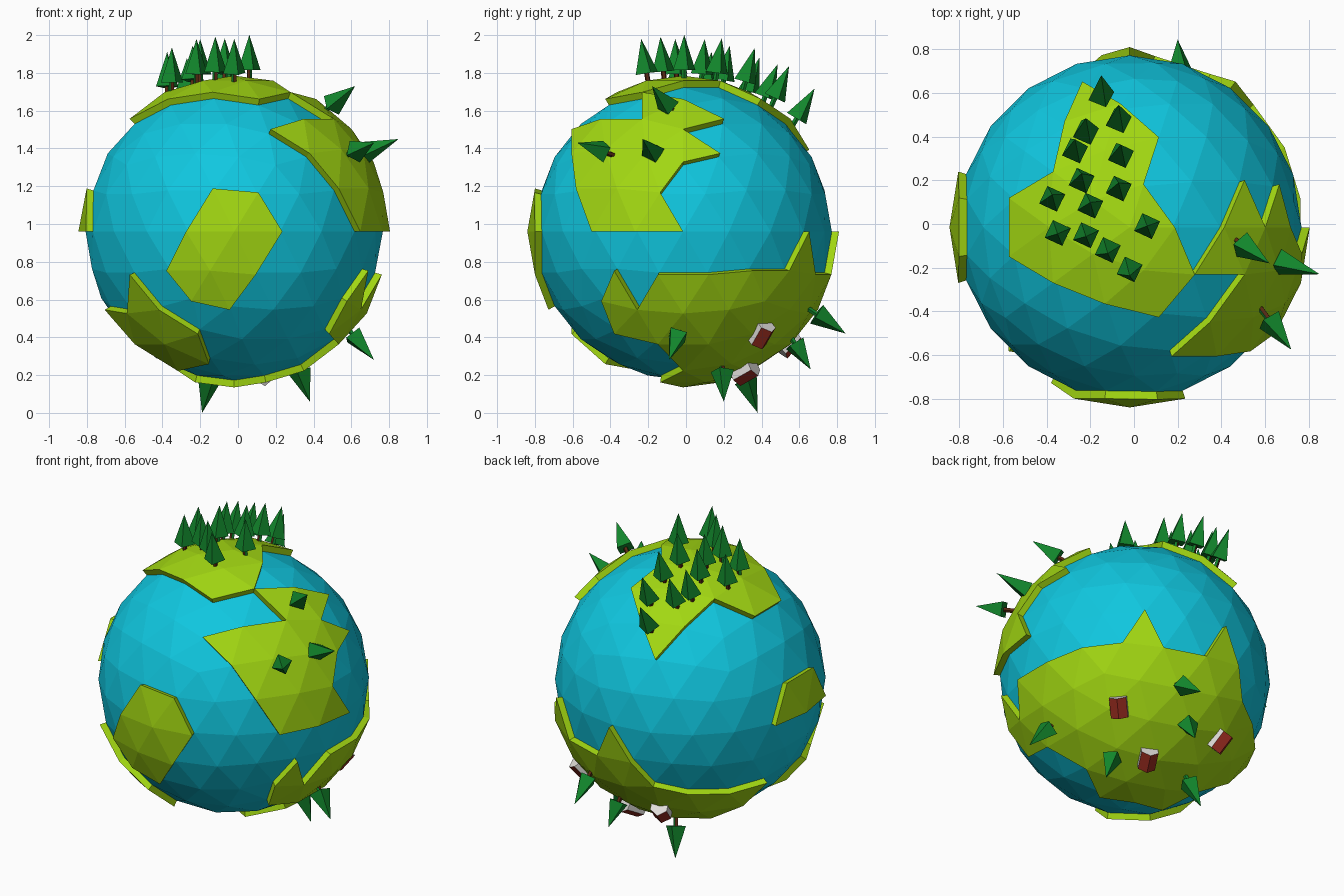
import bpy, bmesh, math
from mathutils import Vector, Matrix

if "Cube" in bpy.data.objects:
    bpy.data.objects.remove(bpy.data.objects["Cube"])

CENTER = Vector((-0.02, -0.015, 0.96))
SEA_R, LAND_R = 0.787, 0.825


def material(name, rgb):
    m = bpy.data.materials.new(name)
    m.diffuse_color = (*rgb, 1)
    m.use_nodes = True
    m.node_tree.nodes["Principled BSDF"].inputs["Base Color"].default_value = m.diffuse_color
    return m


WATER = material("water_blue", (0.005, 0.57, 0.74))
GRASS = material("grass_lime", (0.36, 0.68, 0.006))
LEAF = material("leaf_green", (0.006, 0.24, 0.025))
BARK = material("bark_brown", (0.10, 0.022, 0.006))
ROOF = material("roof_red", (0.32, 0.025, 0.014))
WALL = material("wall_white", (0.75, 0.73, 0.70))


def finish(bm, name, *mats):
    me = bpy.data.meshes.new(name)
    bmesh.ops.recalc_face_normals(bm, faces=bm.faces)
    bm.to_mesh(me)
    bm.free()
    for m in mats:
        me.materials.append(m)
    ob = bpy.data.objects.new(name, me)
    bpy.context.collection.objects.link(ob)
    return ob


def inside(p, poly):
    """Even-odd test of a 2D point in an outline."""
    hit = False
    for (x1, y1), (x2, y2) in zip(poly, poly[1:] + poly[:1]):
        if (y1 > p[1]) != (y2 > p[1]) and p[0] < x1 + (p[1] - y1) * (x2 - x1) / (y2 - y1):
            hit = not hit
    return hit


# Ocean globe
bm = bmesh.new()
bmesh.ops.create_icosphere(bm, subdivisions=3, radius=SEA_R)
bmesh.ops.translate(bm, vec=CENTER, verts=bm.verts)
finish(bm, "ocean", WATER)


# Land: globe facets inside an outline seen along one axis, raised radially
def land(name, axis, sign, outline):
    a, b = [i for i in range(3) if i != axis]
    bm = bmesh.new()
    bmesh.ops.create_icosphere(bm, subdivisions=3, radius=0.77)
    drop = []
    for f in bm.faces:
        c = f.calc_center_median().normalized() * LAND_R
        if c[axis] * sign < 0 or not inside((c[a], c[b]), outline):
            drop.append(f)
    bmesh.ops.delete(bm, geom=drop, context='FACES')
    top = bmesh.ops.extrude_face_region(bm, geom=bm.faces[:])
    for v in top["geom"]:
        if isinstance(v, bmesh.types.BMVert):
            v.co = v.co.normalized() * LAND_R
    bmesh.ops.translate(bm, vec=CENTER, verts=bm.verts)
    finish(bm, name, GRASS)


land("north_land", 2, 1, [
    (0.30, -0.21), (0.20, 0), (0.07, 0.214), (0.134, 0.413), (-0.04, 0.57), (-0.217, 0.667),
    (-0.30, 0.485), (-0.35, 0.255), (-0.545, 0.126), (-0.545, -0.126), (-0.35, -0.255),
    (-0.114, -0.35), (0.134, -0.413)])
land("east_land", 0, 1, [
    (-0.60, 0.55), (-0.40, 0.60), (-0.22, 0.60), (-0.21, 0.74), (0, 0.70), (0.205, 0.60),
    (0, 0.54), (0.185, 0.43), (0, 0.35), (-0.135, 0.21), (0, 0), (-0.485, 0),
    (-0.60, 0.21), (-0.635, 0.38)])
land("front_island", 1, -1, [
    (-0.124, 0.22), (0.124, 0.22), (0.255, 0), (-0.03, -0.40), (-0.22, -0.37), (-0.36, -0.20)])
land("west_island", 0, -1, [(-0.255, 0), (0.255, 0), (0.125, 0.22), (-0.125, 0.22)])
land("south_west_land", 2, -1, [
    (-0.545, -0.126), (-0.678, -0.215), (-0.567, -0.412), (-0.56, -0.58), (-0.413, -0.579),
    (-0.188, -0.579), (-0.134, -0.412), (-0.298, -0.217)])
land("south_land", 2, -1, [
    (0, 0.83), (0.485, 0.667), (0.56, 0.56), (0.708, 0.36), (0.785, 0.124), (0.785, -0.124),
    (0.675, -0.225), (0.708, -0.36), (0.597, -0.434), (0.493, -0.358), (0.545, -0.126),
    (0.369, 0), (0.182, -0.132), (0, 0), (-0.225, 0), (-0.298, 0.217), (-0.545, 0.126),
    (-0.678, 0.215), (-0.567, 0.412), (-0.413, 0.579), (-0.228, 0.702), (-0.124, 0.785)])


# Trees: thin trunk and four-sided crown
def tree(name, foot, direction, height=0.235, spin=0.35):
    d = direction.normalized()
    rot = d.to_track_quat('Z', 'Y').to_matrix().to_4x4()
    base = Matrix.Translation(foot) @ rot @ Matrix.Rotation(spin, 4, 'Z')
    bm = bmesh.new()
    bmesh.ops.create_cone(bm, cap_ends=True, segments=5, radius1=0.014, radius2=0.014,
                          depth=0.09, matrix=base @ Matrix.Translation((0, 0, 0.025)))
    for f in bm.faces:
        f.material_index = 1
    n = len(bm.faces)
    crown = height - 0.05
    bmesh.ops.create_cone(bm, cap_ends=True, segments=4, radius1=0.063, radius2=0,
                          depth=crown, matrix=base @ Matrix.Translation((0, 0, 0.05 + crown / 2)))
    bm.faces.ensure_lookup_table()
    for f in bm.faces[n:]:
        f.material_index = 0
    finish(bm, name, LEAF, BARK)


# Forest on the north land, leaning gently backwards with the ground
forest = [(-0.15, 0.56), (-0.07, 0.45), (-0.22, 0.40), (-0.27, 0.32), (-0.06, 0.30),
          (-0.24, 0.19), (-0.07, 0.155), (-0.375, 0.11), (-0.20, 0.08), (0.06, -0.01),
          (-0.35, -0.04), (-0.22, -0.05), (-0.12, -0.115), (-0.02, -0.20)]
for i, (x, y) in enumerate(forest):
    rx, ry = x - CENTER.x, y - CENTER.y
    z = CENTER.z + math.sqrt(0.81 ** 2 - rx * rx - ry * ry)
    lean = 0.7 * math.asin(ry / LAND_R)
    tree(f"forest_tree_{i + 1}", Vector((x, y, z)),
         Vector((0, math.sin(lean), math.cos(lean))))

# Scattered trees given by foot and tip
scattered = [((0.46, -0.07, 1.60), (0.62, -0.18, 1.73)),
             ((0.62, -0.16, 1.36), (0.85, -0.23, 1.45)),
             ((0.59, -0.40, 1.37), (0.72, -0.575, 1.43)),
             ((0.22, 0.65, 0.55), (0.20, 0.845, 0.42)),
             ((0.07, 0.55, 0.41), (0.09, 0.66, 0.23)),
             ((0.58, -0.03, 0.45), (0.72, -0.09, 0.28)),
             ((0.31, 0.19, 0.27), (0.38, 0.20, 0.06)),
             ((-0.14, 0.30, 0.22), (-0.19, 0.38, 0.0))]
for i, (foot, tip) in enumerate(scattered):
    d = Vector(tip) - Vector(foot)
    tree(f"lone_tree_{i + 1}", Vector(foot), d, d.length)


# Houses: gabled prisms with white walls and red roof
def house(name, spot):
    n = (Vector(spot) - CENTER).normalized()
    along = (Vector((0, 0, 1)) - n * n.z).normalized()
    side = along.cross(n)
    foot = CENTER + n * 0.80
    profile = [(-0.05, -0.02), (0.05, -0.02), (0.05, 0.05), (0, 0.085), (-0.05, 0.05)]
    bm = bmesh.new()
    ends = [[bm.verts.new(foot + side * s + n * h + along * e) for s, h in profile]
            for e in (-0.06, 0.06)]
    bm.faces.new(ends[0])
    bm.faces.new(ends[1])
    for k in range(5):
        j = (k + 1) % 5
        f = bm.faces.new((ends[0][k], ends[0][j], ends[1][j], ends[1][k]))
        f.material_index = 1 if k in (2, 3) else 0
    finish(bm, name, WALL, ROOF)


for i, spot in enumerate([(0.45, 0.40, 0.42), (0.155, 0.31, 0.225), (-0.20, 0.535, 0.375)]):
    house(f"house_{i + 1}", spot)
